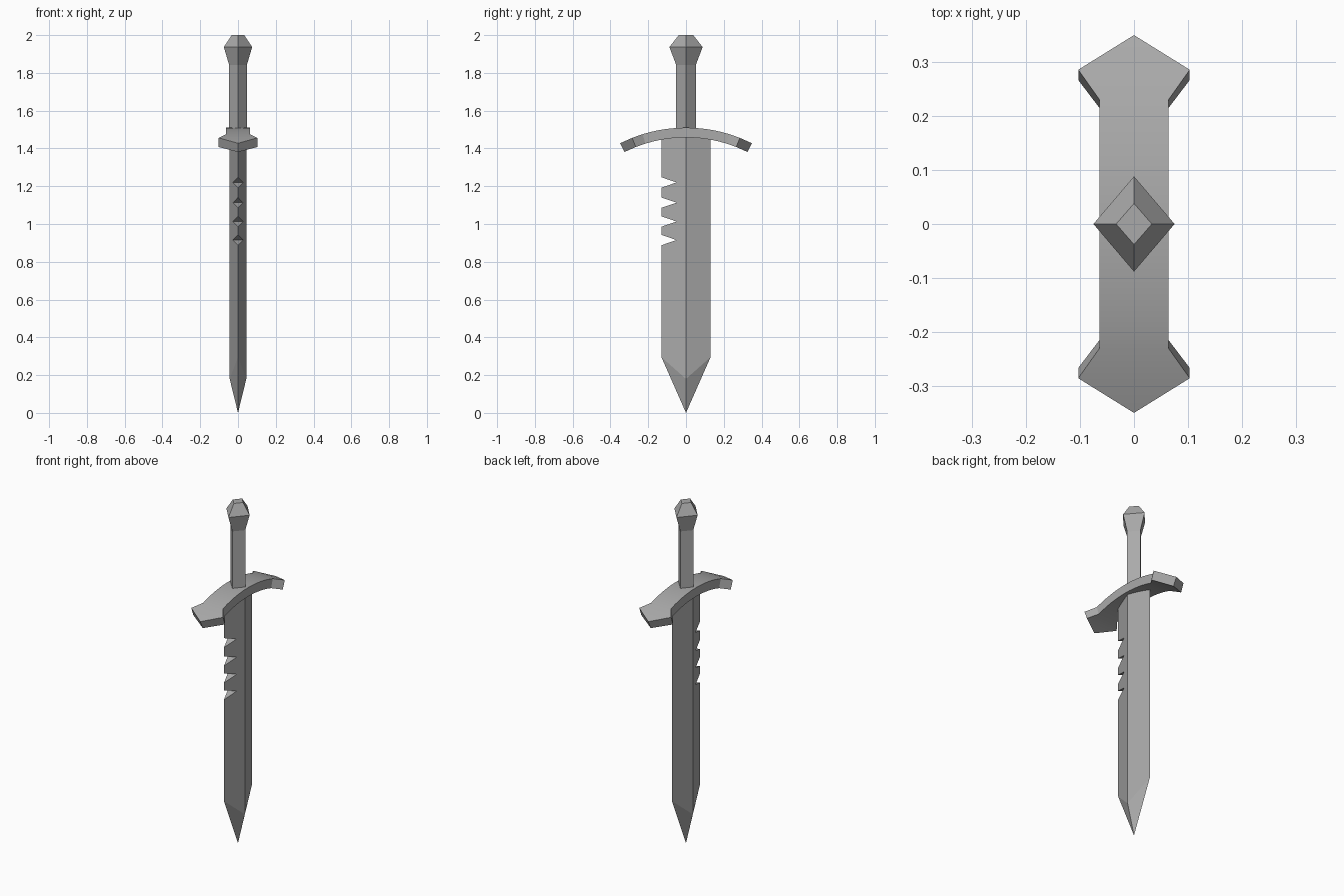
import bpy, bmesh
from math import asin, sin, cos, radians

if "Cube" in bpy.data.objects:
    bpy.data.objects.remove(bpy.data.objects["Cube"], do_unlink=True)

steel = bpy.data.materials.new("grey steel")
GREY = (0.4, 0.4, 0.4, 1)
steel.diffuse_color = GREY
steel.use_nodes = True
steel.node_tree.nodes["Principled BSDF"].inputs["Base Color"].default_value = GREY


def finish(name, bm):
    """Clean the mesh and turn it into a named object."""
    bmesh.ops.remove_doubles(bm, verts=bm.verts, dist=0.0001)
    bmesh.ops.recalc_face_normals(bm, faces=bm.faces)
    mesh = bpy.data.meshes.new(name)
    bm.to_mesh(mesh)
    bm.free()
    mesh.materials.append(steel)
    obj = bpy.data.objects.new(name, mesh)
    bpy.context.collection.objects.link(obj)
    return obj


def skin(bm, rings):
    """Join four-point rings; a ring shrunk to a line or point makes a tip."""
    loops = [[bm.verts.new(p) for p in ring] for ring in rings]
    for a, b in zip(loops, loops[1:]):
        for i in range(4):
            j = (i + 1) % 4
            bm.faces.new((a[i], a[j], b[j], b[i]))
    bm.faces.new(loops[0])
    bm.faces.new(loops[-1])
    bmesh.ops.dissolve_degenerate(bm, dist=0.0001, edges=bm.edges)


def diamond(x, y, z_side, z_edge):
    return [(x, 0, z_side), (0, y, z_edge), (-x, 0, z_side), (0, -y, z_edge)]


def lofted(name, rings):
    bm = bmesh.new()
    skin(bm, rings)
    return finish(name, bm)


def select_only(obj):
    bpy.ops.object.select_all(action="DESELECT")
    obj.select_set(True)
    bpy.context.view_layer.objects.active = obj


# Blade: diamond section, with ridges running further down than the edges
bm = bmesh.new()
top = [bm.verts.new(p) for p in diamond(0.044, 0.13, 1.48, 1.48)]
low = [bm.verts.new(p) for p in diamond(0.044, 0.13, 0.18, 0.295)]
tip = bm.verts.new((0, 0, 0))
bm.faces.new(top)
for i in range(4):
    j = (i + 1) % 4
    bm.faces.new((top[i], top[j], low[j], low[i]))
    bm.faces.new((low[i], low[j], tip))
blade = finish("blade", bm)

# Saw notches cut into the front edge
bm = bmesh.new()
for z in (1.22, 1.113, 1.013, 0.915):
    profile = [(-0.05, z), (-0.17, z + 0.041), (-0.17, z - 0.041)]
    ends = [[bm.verts.new((x, y, h)) for y, h in profile] for x in (-0.1, 0.1)]
    for end in ends:
        bm.faces.new(end)
    for i in range(3):
        j = (i + 1) % 3
        bm.faces.new((ends[0][i], ends[0][j], ends[1][j], ends[1][i]))
cutter = finish("notch_cutter", bm)
cutter.hide_render = True
cut = blade.modifiers.new("notches", "BOOLEAN")
cut.operation = "DIFFERENCE"
cut.solver = "EXACT"
cut.object = cutter
select_only(blade)
bpy.ops.object.modifier_apply(modifier=cut.name)
bpy.data.objects.remove(cutter, do_unlink=True)

# Guard: a strip bent along an arc, flaring into an arrowhead at each end
R, THICK, CENTRE_Z = 0.78, 0.052, 0.73
neck, flare, point = (asin(y / R) for y in (0.23, 0.285, 0.349))
rows = [(-point, 0), (-flare, 0.103)]
STEPS = 12
rows += [(neck * (2 * i / STEPS - 1), 0.064) for i in range(STEPS + 1)]
rows += [(flare, 0.103), (point, 0)]


def guard_ring(angle, w):
    return [(x, r * sin(angle), CENTRE_Z + r * cos(angle))
            for x, r in ((-w, R), (w, R), (w, R - THICK), (-w, R - THICK))]


bm = bmesh.new()
loops = []
for angle, w in rows:
    pts = guard_ring(angle, w)
    if w:
        loops.append([bm.verts.new(p) for p in pts])
    else:
        # The arrow point is one upright edge shared by both sides
        up, down = bm.verts.new(pts[0]), bm.verts.new(pts[2])
        loops.append([up, up, down, down])
for a, b in zip(loops, loops[1:]):
    for i in range(4):
        j = (i + 1) % 4
        corners = list(dict.fromkeys((a[i], a[j], b[j], b[i])))
        if len(corners) > 2:
            bm.faces.new(corners)
guard = finish("guard", bm)
select_only(guard)
bpy.ops.object.shade_smooth_by_angle(angle=radians(20))

# Grip and faceted pommel
lofted("grip", [diamond(0.047, 0.052, z, z) for z in (1.48, 1.842)])
lofted("pommel", [diamond(x, y, z, z) for x, y, z in (
    (0.047, 0.052, 1.842), (0.075, 0.088, 1.937), (0.033, 0.038, 2.0))])
